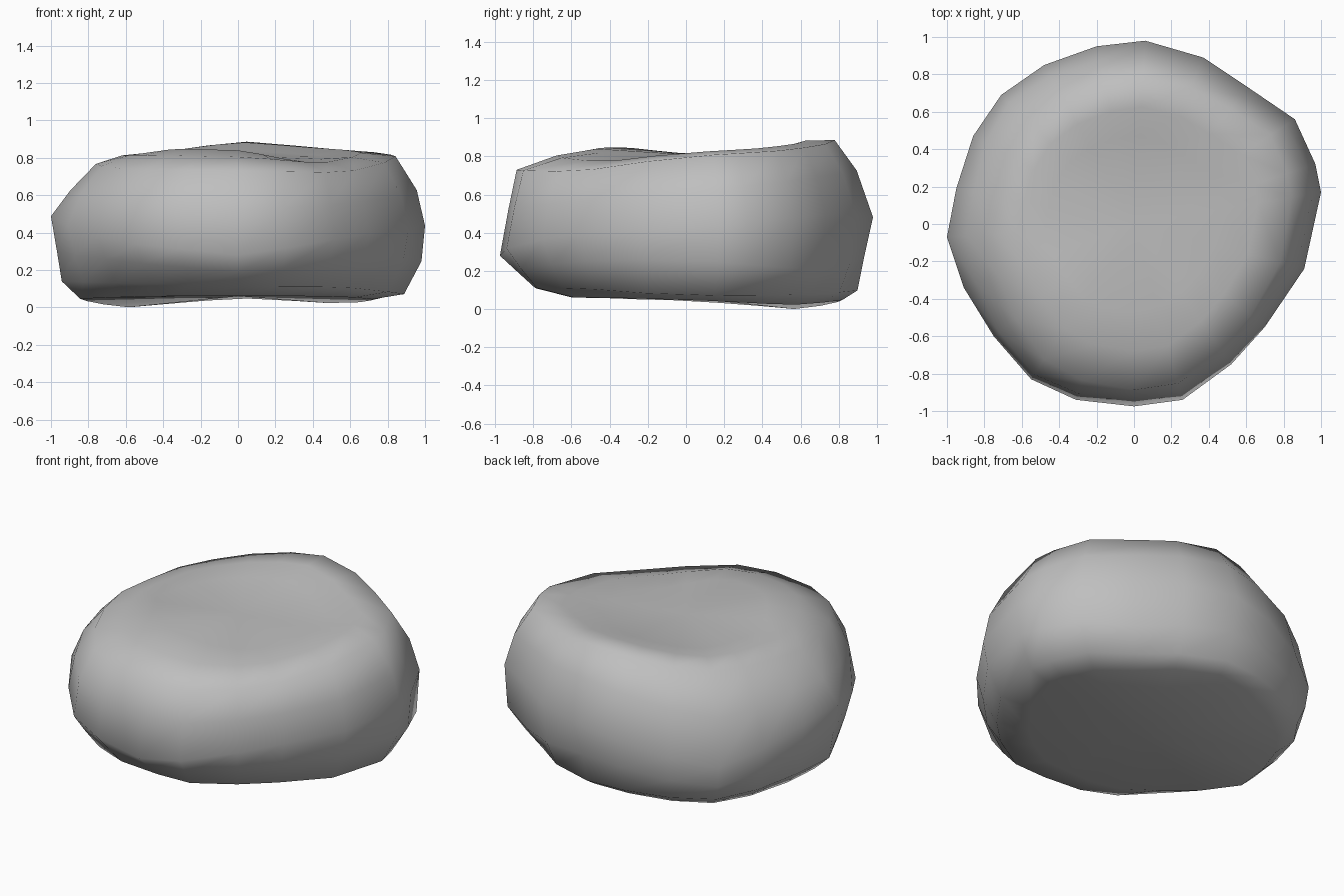
import bpy
import bmesh
import math

default_cube = bpy.data.objects.get("Cube")
if default_cube:
    bpy.data.objects.remove(default_cube, do_unlink=True)

# Widest outline of the boulder, counter-clockwise from its left side
OUTLINE = [(1, .17), (.97, .32), (.86, .56), (.61, .73), (.37, .89), (.06, .98),
           (-.2, .95), (-.48, .85), (-.71, .69), (-.86, .47), (-.95, .19), (-1, -.07),
           (-.91, -.34), (-.75, -.6), (-.55, -.83), (-.31, -.94), (0, -.975),
           (.26, -.94), (.52, -.75), (.7, -.55), (.91, -.24)]

# Values for eight compass directions, starting at +x and turning towards +y
SOLE_SCALE = [.7, .78, .84, .82, .86, .68, .6, .66]
SOLE_HEIGHT = [.05, .02, .05, 0, .045, .06, .06, .06]
FOOT_SCALE = [.89, .88, .92, .935, .95, .86, .81, .87]
FOOT_HEIGHT = [.07, .075, .1, .075, .14, .13, .11, .11]
FLANK_SCALE = [.98, .985, .95, .98, .97, .94, .9, .955]
FLANK_HEIGHT = [.26, .2, .28, .17, .3, .25, .19, .25]
BELLY_HEIGHT = [.42, .5, .48, .3, .5, .36, .28, .39]
SHOULDER_SCALE = [.96, .94, .91, .94, .89, .975, .955, .96]
SHOULDER_HEIGHT = [.61, .69, .73, .58, .63, .57, .52, .56]
RIM_SCALE = [.84, .85, .79, .77, .75, .86, .91, .9]
RIM_HEIGHT = [.8, .84, .89, .8, .77, .74, .73, .72]
CROWN_HEIGHT = [.8, .82, .84, .81, .815, .85, .84, .78]


def around(values, angle):
    """Blend the compass values at an angle."""
    position = (angle / math.tau % 1) * len(values)
    index = int(position)
    blend = position - index
    first = values[index % len(values)]
    second = values[(index + 1) % len(values)]
    return first + (second - first) * blend


def section(angle):
    """Vertical section from the underside to the crown."""
    levels = [(SOLE_SCALE, SOLE_HEIGHT), (FOOT_SCALE, FOOT_HEIGHT),
              (FLANK_SCALE, FLANK_HEIGHT), ([1], BELLY_HEIGHT),
              (SHOULDER_SCALE, SHOULDER_HEIGHT), (RIM_SCALE, RIM_HEIGHT)]
    points = [(around(s, angle), around(z, angle)) for s, z in levels]
    crown = (.48, around(CROWN_HEIGHT, angle))
    rim = points[-1]
    brow = ((rim[0] + crown[0]) / 2, (rim[1] + crown[1]) / 2 + .02)
    return points + [brow, crown]


stone = bpy.data.materials.new("stone_grey")
stone.use_nodes = True
grey = (.52, .52, .52, 1)
stone.diffuse_color = grey
shader = stone.node_tree.nodes["Principled BSDF"]
shader.inputs["Base Color"].default_value = grey
shader.inputs["Roughness"].default_value = .9

# Stack the sections into columns, skin them, then close both ends
bm = bmesh.new()
columns = []
for x, y in OUTLINE:
    profile = section(math.atan2(y, x))
    columns.append([bm.verts.new((x * s, y * s, z)) for s, z in profile])

bottom = bm.verts.new((0, 0, .06))
top = bm.verts.new((0, 0, .81))
for i, column in enumerate(columns):
    after = columns[(i + 1) % len(columns)]
    for k in range(len(column) - 1):
        bm.faces.new((column[k], after[k], after[k + 1], column[k + 1]))
    bm.faces.new((bottom, after[0], column[0]))
    bm.faces.new((top, column[-1], after[-1]))
bmesh.ops.recalc_face_normals(bm, faces=bm.faces)
for face in bm.faces:
    face.smooth = True

mesh = bpy.data.meshes.new("boulder")
bm.to_mesh(mesh)
bm.free()
mesh.materials.append(stone)
boulder = bpy.data.objects.new("boulder", mesh)
bpy.context.scene.collection.objects.link(boulder)
